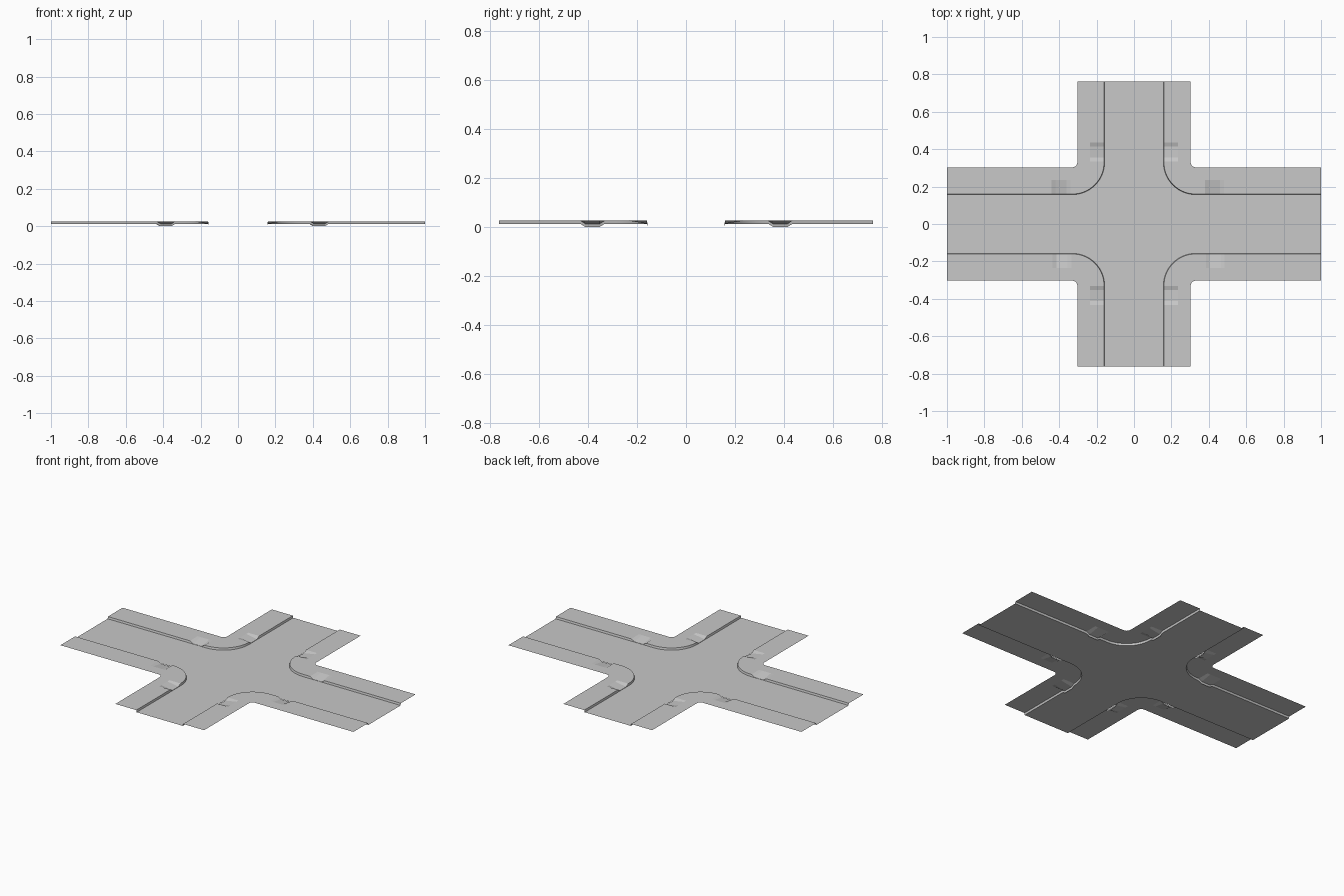
import bpy, bmesh, math
from mathutils import Vector

if "Cube" in bpy.data.objects:
    bpy.data.objects.remove(bpy.data.objects["Cube"])

HX, HY = 1.0, 0.763            # half lengths of the two streets
HALF, R = 0.16, 0.17           # half road width and kerb corner radius
C = HALF + R                   # corner arc centre
TOP, ROAD = 0.025, 0.0125      # pavement and road heights
DROP = TOP - ROAD              # depth of the dropped kerbs
SLANT = 0.003                  # kerb face leans out at its foot
ARC = 16

concrete = bpy.data.materials.new("concrete_grey")
concrete.diffuse_color = (0.58, 0.58, 0.58, 1)
concrete.use_nodes = True
concrete.node_tree.nodes["Principled BSDF"].inputs["Base Color"].default_value = concrete.diffuse_color


def make(name, bm):
    mesh = bpy.data.meshes.new(name)
    bm.to_mesh(mesh)
    bm.free()
    mesh.materials.append(concrete)
    obj = bpy.data.objects.new(name, mesh)
    bpy.context.collection.objects.link(obj)
    return obj


def path(sx, sy, rx, ry, d):
    """Line parallel to the kerb, d back from it: list of (x, y, dip)."""
    ramp = ((-0.05, 0), (-0.03, 1), (0.03, 1), (0.05, 0))
    w = HALF + d
    pts = [(HX, w, 0)]
    pts += [(rx - o, w, k) for o, k in ramp]
    for i in range(ARC + 1):
        a = math.pi / 2 * i / ARC
        pts.append((C - (R - d) * math.sin(a), C - (R - d) * math.cos(a), 0))
    pts += [(w, ry + o, k) for o, k in ramp]
    pts.append((w, HY, 0))
    return [(x * sx, y * sy, k) for x, y, k in pts]


def loft(name, rows, facing):
    """Skin rows of points, with every face turned towards 'facing'."""
    bm = bmesh.new()
    vs = [[bm.verts.new(p) for p in row] for row in rows]
    for a, b in zip(vs, vs[1:]):
        for i in range(len(a) - 1):
            f = bm.faces.new((a[i], a[i + 1], b[i + 1], b[i]))
            f.normal_update()
            if f.normal.dot(Vector(facing)) < 0:
                f.normal_flip()
    return make(name, bm)


# Four corners: side signs, ramp centre on the x street, ramp centre on the y street
corners = {
    "back_right": (1, 1, 0.43, 0.385),
    "back_left": (-1, 1, 0.39, 0.385),
    "front_left": (-1, -1, 0.385, 0.382),
    "front_right": (1, -1, 0.435, 0.382),
}
outline = []
for name, c in corners.items():
    sx, sy = c[:2]
    edge, foot = path(*c, 0), path(*c, -SLANT)

    # Pavement: kerb edge (dropped at the ramps), ramp back, outer edge
    rows = [[(x, y, TOP - DROP * k) for x, y, k in edge]]
    rows += [[(x, y, TOP) for x, y, k in path(*c, d)] for d in (0.075, 0.143)]
    loft("pavement_" + name, rows, (0, 0, 1))

    # Kerb face, which sinks with the ramps
    kerb = loft("kerb_" + name,
                [rows[0], [(x, y, ROAD - DROP * k) for x, y, k in foot]],
                (-sx, -sy, 0))
    bpy.ops.object.select_all(action='DESELECT')
    kerb.select_set(True)
    bpy.context.view_layer.objects.active = kerb
    bpy.ops.object.shade_smooth_by_angle(angle=math.radians(15))

    # Road edge runs round the crossing from corner to corner
    outline += [(x, y, ROAD) for x, y, k in (foot if sx * sy > 0 else foot[::-1])]

# Road surface: one cross-shaped sheet
bm = bmesh.new()
face = bm.faces.new([bm.verts.new(p) for p in outline])
face.normal_update()
if face.normal.z < 0:
    face.normal_flip()
bmesh.ops.triangulate(bm, faces=bm.faces[:])
make("road_surface", bm)
